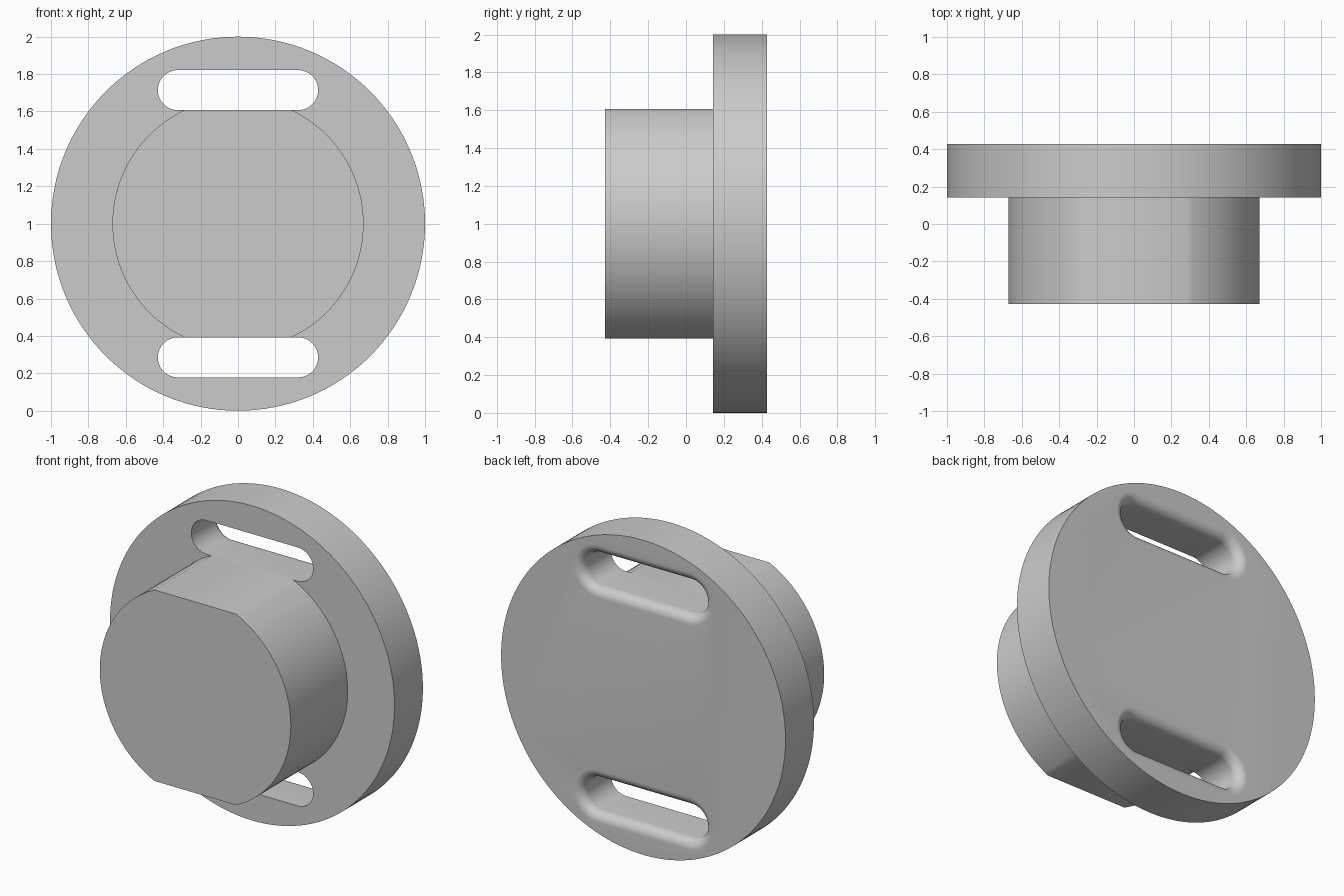
import bpy, bmesh, math

if "Cube" in bpy.data.objects:
    bpy.data.objects.remove(bpy.data.objects["Cube"], do_unlink=True)

FRONT, STEP, BACK = -0.4286, 0.1429, 0.4286   # depth stations along y
CENTRE = 1.0                                  # height of the axis
SLOT_Z, SLOT_R, SLOT_HALF = 0.7143, 0.1071, 0.3214
FILLET = 0.06

grey = bpy.data.materials.new("plain grey")
grey.use_nodes = True
colour = (0.6, 0.6, 0.6, 1)
grey.diffuse_color = colour
grey.node_tree.nodes["Principled BSDF"].inputs["Base Color"].default_value = colour


def loft(name, sections):
    """Closed solid through equal-length (x, z) outlines placed at depths y."""
    bm = bmesh.new()
    rings = [[bm.verts.new((x, y, z)) for x, z in outline] for y, outline in sections]
    for a, b in zip(rings, rings[1:]):
        for i in range(len(a)):
            j = (i + 1) % len(a)
            bm.faces.new((a[i], a[j], b[j], b[i]))
    bm.faces.new(rings[0])
    bm.faces.new(rings[-1])
    bmesh.ops.recalc_face_normals(bm, faces=bm.faces)
    mesh = bpy.data.meshes.new(name)
    bm.to_mesh(mesh)
    bm.free()
    obj = bpy.data.objects.new(name, mesh)
    bpy.context.collection.objects.link(obj)
    mesh.materials.append(grey)
    return obj


def arc(radius, start, end, steps, cx=0.0, cz=CENTRE):
    angles = [math.radians(start + (end - start) * i / steps) for i in range(steps + 1)]
    return [(cx + radius * math.cos(a), cz + radius * math.sin(a)) for a in angles]


def slot_outline(cz, grow):
    r = SLOT_R + grow
    return arc(r, -90, 90, 24, SLOT_HALF, cz) + arc(r, 90, 270, 24, -SLOT_HALF, cz)


def smooth(obj):
    bpy.ops.object.select_all(action="DESELECT")
    obj.select_set(True)
    bpy.context.view_layer.objects.active = obj
    bpy.ops.object.shade_smooth_by_angle(angle=math.radians(30))


# Round flange
circle = arc(1.0, 0, 360, 128)[:-1]
flange = loft("flange", [(STEP, circle), (BACK, circle)])

# Two slots, rounded over at the back edge only
for label, side in (("upper", 1), ("lower", -1)):
    cz = CENTRE + side * SLOT_Z
    sections = [(STEP - 0.1, slot_outline(cz, 0))]
    for i in range(11):
        t = math.radians(9 * i)
        sections.append((BACK - FILLET + FILLET * math.sin(t),
                         slot_outline(cz, FILLET * (1 - math.cos(t)))))
    sections.append((BACK + 0.1, slot_outline(cz, FILLET)))
    cutter = loft(label + "_slot_cutter", sections)
    cut = flange.modifiers.new(label + " slot", "BOOLEAN")
    cut.operation, cut.solver, cut.object = "DIFFERENCE", "EXACT", cutter
    bpy.context.view_layer.objects.active = flange
    bpy.ops.object.modifier_apply(modifier=cut.name)
    bpy.data.objects.remove(cutter, do_unlink=True)
smooth(flange)

# Boss with flats level with the inner slot walls
BOSS_R = 0.6714
reach = math.degrees(math.asin((SLOT_Z - SLOT_R) / BOSS_R))
outline = arc(BOSS_R, -reach, reach, 48) + arc(BOSS_R, 180 - reach, 180 + reach, 48)
boss = loft("boss", [(FRONT, outline), (STEP, outline)])
smooth(boss)
